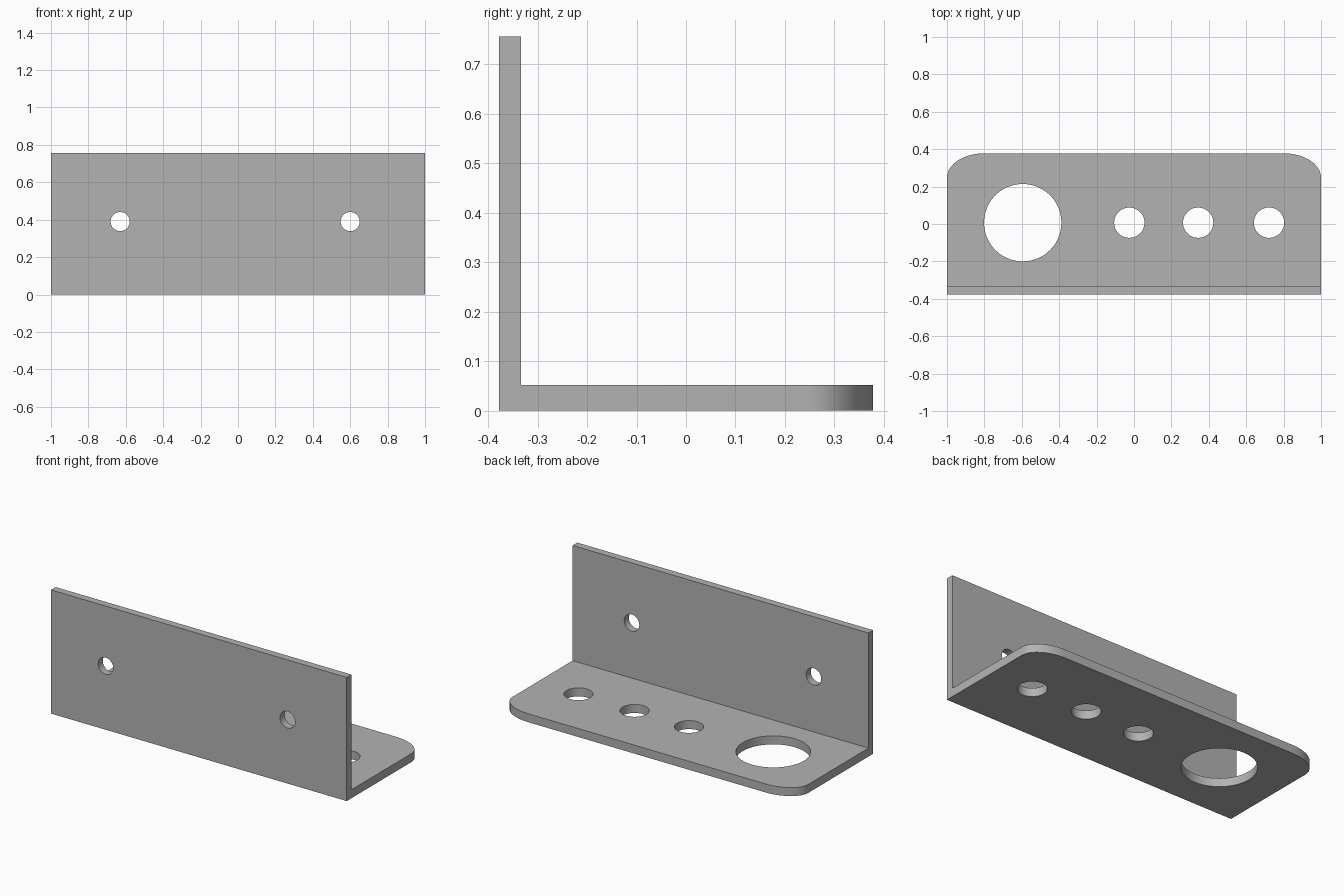
import bpy
import bmesh
from math import sin, cos, pi, radians
from mathutils import Matrix, Vector

if "Cube" in bpy.data.objects:
    bpy.data.objects.remove(bpy.data.objects["Cube"], do_unlink=True)

HALF_X, HALF_Y = 1.0, 0.378
HEIGHT, SHELF, WALL = 0.756, 0.052, 0.045
CORNER_X, CORNER_Y = 0.2, 0.13

grey = bpy.data.materials.new("bracket grey")
grey.use_nodes = True
colour = (0.45, 0.45, 0.45, 1)
grey.diffuse_color = colour
grey.node_tree.nodes["Principled BSDF"].inputs["Base Color"].default_value = colour


def add_object(name, bm):
    bmesh.ops.recalc_face_normals(bm, faces=bm.faces)
    mesh = bpy.data.meshes.new(name)
    bm.to_mesh(mesh)
    bm.free()
    mesh.materials.append(grey)
    obj = bpy.data.objects.new(name, mesh)
    bpy.context.collection.objects.link(obj)
    return obj


def prism(name, outline, offset):
    """Extrude a closed outline along an offset."""
    bm = bmesh.new()
    face = bm.faces.new([bm.verts.new(p) for p in outline])
    top = bmesh.ops.extrude_face_region(bm, geom=[face])["geom"]
    verts = [v for v in top if isinstance(v, bmesh.types.BMVert)]
    bmesh.ops.translate(bm, verts=verts, vec=Vector(offset))
    return add_object(name, bm)


def cylinder(name, centre, radius, depth, tilt=0):
    bm = bmesh.new()
    matrix = Matrix.Translation(centre) @ Matrix.Rotation(tilt, 4, "X")
    bmesh.ops.create_cone(bm, cap_ends=True, segments=48, radius1=radius,
                          radius2=radius, depth=depth, matrix=matrix)
    return add_object(name, bm)


def combine(target, other, operation):
    other.hide_render = True
    mod = target.modifiers.new(other.name, "BOOLEAN")
    mod.operation, mod.object, mod.solver = operation, other, "EXACT"


# Shelf with rounded rear corners
def corner(side):
    arc = [i * pi / 20 for i in range(11)]
    return [(side * (HALF_X - CORNER_X + CORNER_X * cos(a)),
             HALF_Y - CORNER_Y + CORNER_Y * sin(a), 0) for a in arc]


shelf = [(-HALF_X, -HALF_Y, 0), (HALF_X, -HALF_Y, 0)] + corner(1) + corner(-1)[::-1]
bracket = prism("angle_bracket", shelf, (0, 0, SHELF))

# Upright mounting wall
wall = [(-HALF_X, -HALF_Y, 0), (HALF_X, -HALF_Y, 0),
        (HALF_X, -HALF_Y, HEIGHT), (-HALF_X, -HALF_Y, HEIGHT)]
helpers = [prism("mounting_wall", wall, (0, WALL, 0))]
combine(bracket, helpers[0], "UNION")

# One large and three small shelf holes
for x, r in ((-0.595, 0.207), (-0.025, 0.081), (0.343, 0.081), (0.722, 0.081)):
    helpers.append(cylinder("shelf_hole", (x, 0.007, 0), r, 0.4))

# Screw holes through the wall
for x in (-0.63, 0.6):
    helpers.append(cylinder("screw_hole", (x, -HALF_Y, 0.39), 0.051, 0.4, pi / 2))

for cutter in helpers[1:]:
    combine(bracket, cutter, "DIFFERENCE")

# Bake the cuts and drop the helpers
bpy.context.view_layer.update()
graph = bpy.context.evaluated_depsgraph_get()
result = bpy.data.meshes.new_from_object(bracket.evaluated_get(graph))
bracket.modifiers.clear()
bracket.data = result
for helper in helpers:
    bpy.data.objects.remove(helper, do_unlink=True)

bpy.ops.object.select_all(action="DESELECT")
bracket.select_set(True)
bpy.context.view_layer.objects.active = bracket
bpy.ops.object.shade_smooth_by_angle(angle=radians(30))
